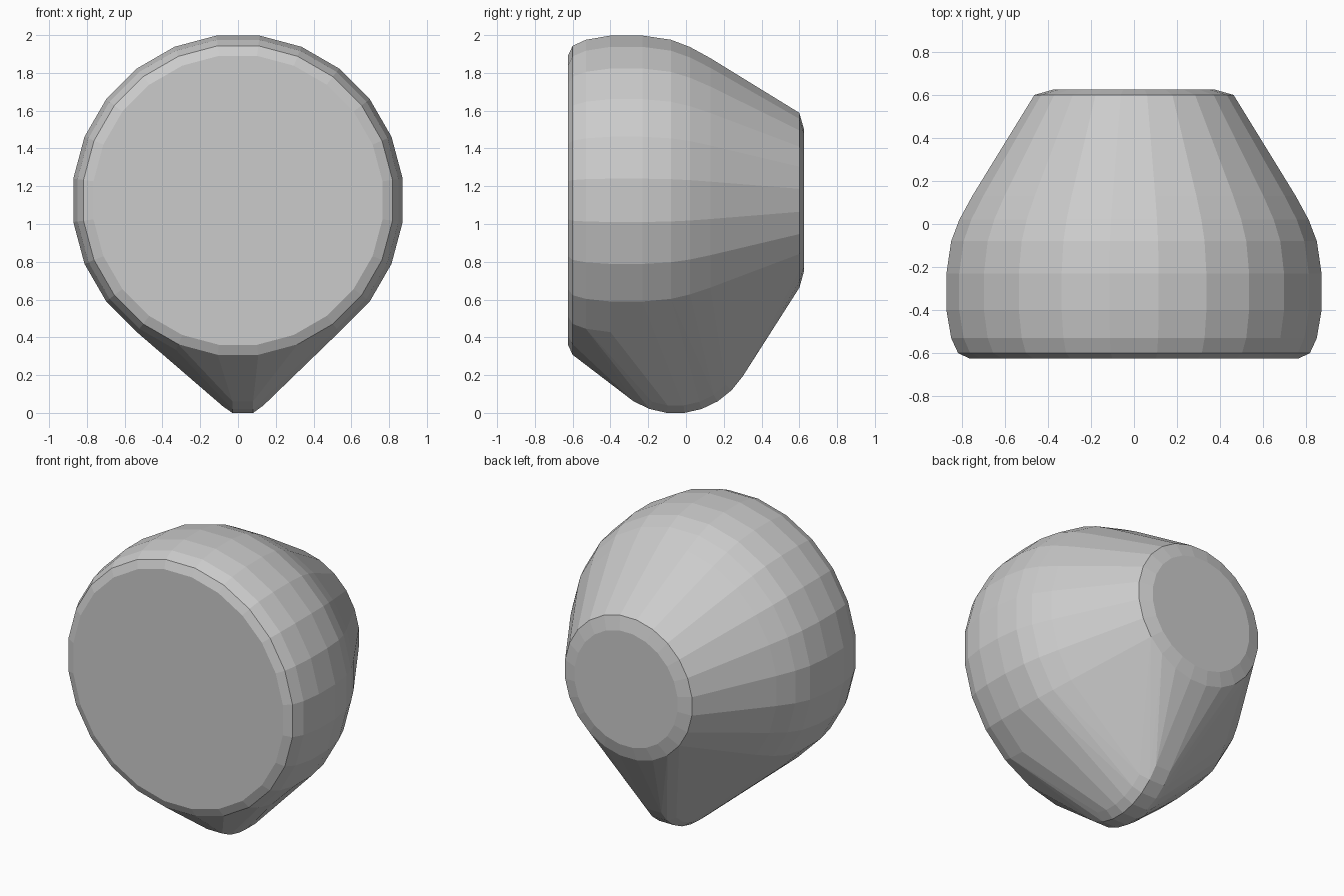
import bpy, bmesh
from math import sin, cos, pi, radians

if "Cube" in bpy.data.objects:
    bpy.data.objects.remove(bpy.data.objects["Cube"])

bm = bmesh.new()


def ring_y(y, radius, cz=1.128, n=24):
    # upright ring facing front; radius is measured to the flats
    r = radius / cos(pi / n)
    for i in range(n):
        a = 2 * pi * (i + 0.5) / n
        bm.verts.new((r * sin(a), y, cz + r * cos(a)))


# Round body: front disc, bulging middle, taper to the small back disc
profile = [(-0.625, 0.765), (-0.6, 0.818), (-0.53, 0.85), (-0.4, 0.872),
           (-0.23, 0.872), (-0.08, 0.85), (0.02, 0.812), (0.13, 0.752),
           (0.2, 0.71), (0.6, 0.463), (0.625, 0.375)]
for y, r in profile:
    ring_y(y, r)

# Narrow rounded keel at the bottom, a thin disc running front to back
for x, r in [(-0.08, 0.385), (-0.03, 0.42), (0.08, 0.42), (0.135, 0.38)]:
    for i in range(-5, 6):
        a = radians(8 + 16 * i) * 0.8
        bm.verts.new((x, -0.055 + r * sin(a), 0.42 - r * cos(a)))

# Wrap everything in one convex skin
res = bmesh.ops.convex_hull(bm, input=bm.verts[:])
loose = {v for v in res["geom_interior"] + res["geom_unused"]
         if isinstance(v, bmesh.types.BMVert)}
bmesh.ops.delete(bm, geom=list(loose), context='VERTS')
bmesh.ops.dissolve_limit(bm, angle_limit=radians(1), verts=bm.verts[:],
                         edges=bm.edges[:])
bmesh.ops.recalc_face_normals(bm, faces=bm.faces[:])

# Sit exactly on the floor
low = min(v.co.z for v in bm.verts)
bmesh.ops.translate(bm, verts=bm.verts[:], vec=(0, 0, -low))

mesh = bpy.data.meshes.new("rounded_hull_body")
bm.to_mesh(mesh)
bm.free()
body = bpy.data.objects.new("rounded_hull_body", mesh)
bpy.context.collection.objects.link(body)
